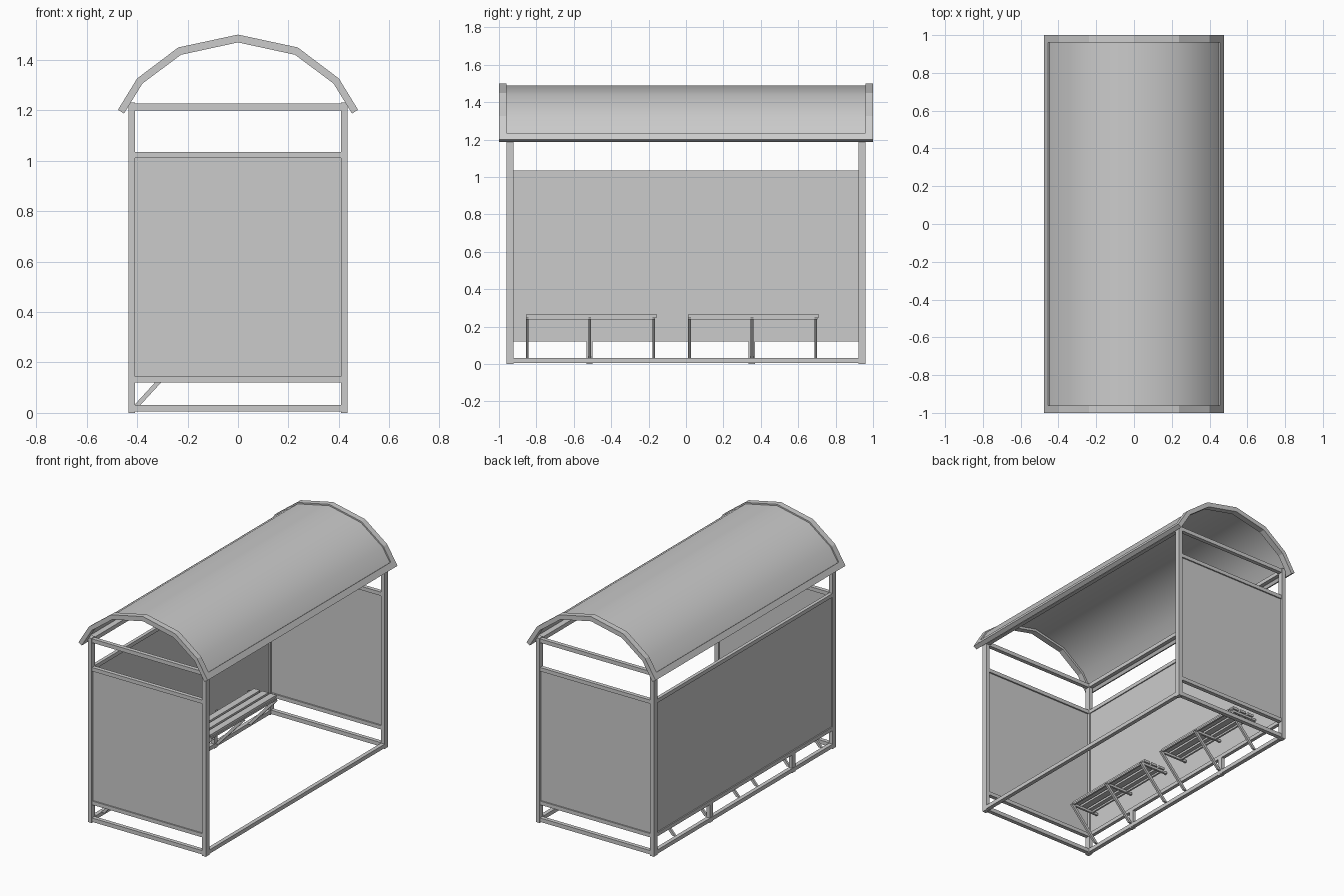
import bpy, bmesh

if "Cube" in bpy.data.objects:
    bpy.data.objects.remove(bpy.data.objects["Cube"])


def box(name, x0, x1, y0, y1, z0, z1):
    return prism(name, [(x0, z0), (x1, z0), (x1, z1), (x0, z1)], y0, y1)


def prism(name, profile, y0, y1, strip=False, smooth=False):
    """Extrude an x-z profile along y; strip=(outer+inner halves) makes a bent bar."""
    bm = bmesh.new()
    n = len(profile)
    a = [bm.verts.new((x, y0, z)) for x, z in profile]
    b = [bm.verts.new((x, y1, z)) for x, z in profile]
    for i in range(n):
        j = (i + 1) % n
        bm.faces.new((a[i], a[j], b[j], b[i]))
    if strip:
        for i in range(n // 2 - 1):
            for v in (a, b):
                bm.faces.new((v[i], v[i + 1], v[n - 2 - i], v[n - 1 - i]))
    else:
        bm.faces.new(a)
        bm.faces.new(b)
    bmesh.ops.recalc_face_normals(bm, faces=bm.faces)
    me = bpy.data.meshes.new(name)
    bm.to_mesh(me)
    bm.free()
    ob = bpy.data.objects.new(name, me)
    bpy.context.collection.objects.link(ob)
    if smooth:
        bpy.context.view_layer.objects.active = ob
        ob.select_set(True)
        bpy.ops.object.shade_smooth_by_angle(angle=0.6)
        ob.select_set(False)
    return ob


def mirrored(half):
    """Complete a right-half arch (crown first) to the left."""
    return [(-x, z) for x, z in reversed(half[1:])] + half


PX0, PX1, PY0, PY1 = 0.408, 0.435, 0.923, 0.96

# Corner posts, end rails and long rails
for sx in (-1, 1):
    xa, xb = sorted((sx * PX0, sx * PX1))
    for sy in (-1, 1):
        ya, yb = sorted((sy * PY0, sy * PY1))
        box("corner_post", xa, xb, ya, yb, 0, 1.23)
    for z0, z1 in ((0.006, 0.032), (1.2, 1.226)):
        box("long_rail", xa, xb, -PY0, PY0, z0, z1)
for sy in (-1, 1):
    ya, yb = sorted((sy * 0.928, sy * 0.955))
    for z0, z1 in ((0.006, 0.032), (0.12, 0.145), (1.01, 1.035), (1.2, 1.226)):
        box("end_rail", -PX0, PX0, ya, yb, z0, z1)
    # End wall panels
    box("end_panel", -PX0, PX0, sy * 0.942 - 0.004, sy * 0.942 + 0.004, 0.122, 1.033)

# Back wall panel with its rails
box("back_panel", -0.425, -0.417, -PY0, PY0, 0.122, 1.033)
for z0, z1 in ((0.12, 0.145), (1.01, 1.035)):
    box("back_rail", -PX1 + 0.002, -PX0 - 0.002, -PY0, PY0, z0, z1)

# Arched roof: end ribs, edge rails and smooth sheet
outer = mirrored([(0, 1.5), (0.237, 1.449), (0.4, 1.326), (0.476, 1.202)])
inner = mirrored([(0, 1.469), (0.226, 1.42), (0.379, 1.306), (0.452, 1.187)])
for sy in (-1, 1):
    ya, yb = sorted((sy * 0.96, sy * 1.0))
    prism("roof_rib", outer + inner[::-1], ya, yb, strip=True)
for s in (-1, 1):
    edge = [(0.476, 1.202), (0.455, 1.236), (0.431, 1.221), (0.452, 1.187)]
    prism("roof_edge_rail", [(s * x, z) for x, z in edge], -0.96, 0.96)


def between(t):
    return [(a[0] + (b[0] - a[0]) * t, a[1] + (b[1] - a[1]) * t) for a, b in zip(outer, inner)]


prism("roof_sheet", between(0.3) + between(0.5)[::-1], -0.962, 0.962, strip=True, smooth=True)

# Two slatted benches on slanted brackets
for y in (-0.855, 0.012):
    for i in range(3):
        x = -0.38 + i * 0.06
        box("seat_slat", x, x + 0.045, y, y + 0.7, 0.25, 0.266)
    for x in (-0.375, -0.22):
        box("seat_frame_rail", x, x + 0.012, y, y + 0.69, 0.238, 0.25)
    for dy in (0.0, 0.334, 0.675):
        ya, yb = y + dy, y + dy + 0.014
        box("seat_bearer", -0.41, -0.205, ya, yb, 0.235, 0.25)
        prism("slanted_leg", [(-0.412, 0.03), (-0.388, 0.03), (-0.195, 0.24), (-0.22, 0.24)], ya, yb)
    # Short upright between floor rail and back rail
    box("short_upright", -0.433, -0.409, y + 0.322, y + 0.356, 0, 0.122)
